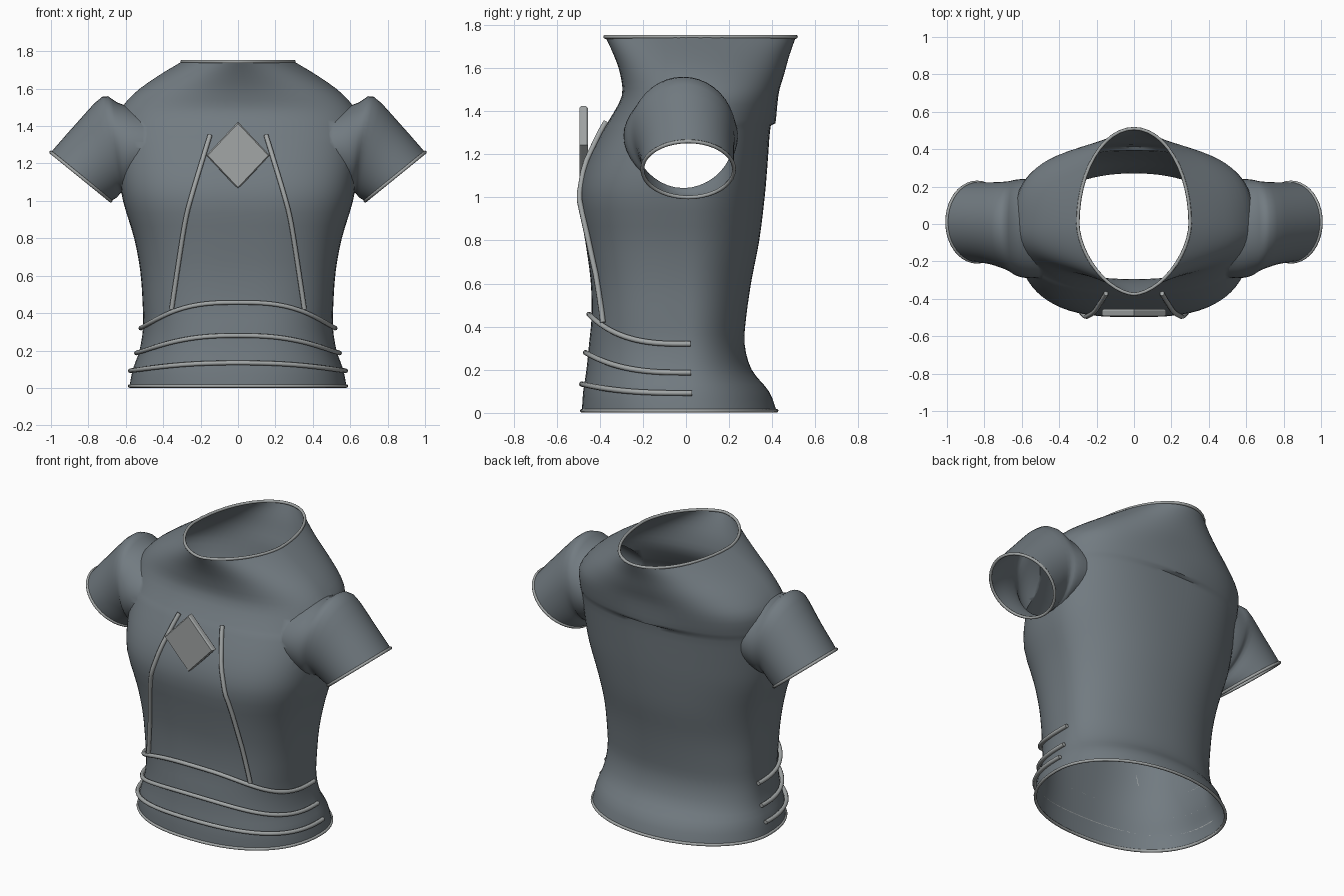
import bpy, bmesh, math
from mathutils import Vector

if "Cube" in bpy.data.objects:
    bpy.data.objects.remove(bpy.data.objects["Cube"])


def material(name, rgb):
    m = bpy.data.materials.new(name)
    m.diffuse_color = (*rgb, 1)
    m.use_nodes = True
    m.node_tree.nodes["Principled BSDF"].inputs["Base Color"].default_value = m.diffuse_color
    return m


CLOTH = material("slate cloth", (0.168, 0.198, 0.22))
TRIM = material("pale grey trim", (0.36, 0.38, 0.38))

# Torso sections: z, half width, front depth, back depth, front and back squareness
TORSO = [(0.01, .58, .483, .42, 2.3, 2.05), (0.1, .562, .477, .385, 2.4, 2.05),
         (0.2, .527, .462, .305, 2.5, 2.1), (0.32, .508, .45, .272, 2.6, 2.1),
         (0.45, .51, .438, .28, 2.8, 2.1), (0.62, .522, .443, .305, 2.9, 2.1),
         (0.8, .555, .468, .34, 2.9, 2.15), (1.0, .615, .498, .365, 2.9, 2.2),
         (1.15, .635, .467, .378, 2.8, 2.3), (1.31, .64, .387, .39, 2.6, 2.5),
         (1.36, .64, .356, .402, 2.5, 2.6), (1.47, .636, .298, .425, 2.3, 2.6),
         (1.57, .56, .305, .455, 2.1, 2.3), (1.66, .44, .335, .48, 1.9, 2.1),
         (1.745, .3, .375, .51, 1.7, 2.0)]

# Sleeve sections: centre x, z; half axis x, z; centre y, half depth
SLEEVE = [(.84, 1.13, .16, .13, .01, .213), (.756, 1.217, .106, .2, .003, .22),
          (.675, 1.3, .05, .257, -.01, .238), (.625, 1.285, .022, .242, -.02, .258),
          (.55, 1.285, .01, .21, -.025, .265), (.42, 1.29, .0, .16, -.03, .25)]


def smooth_rows(rows, steps):
    """Catmull-Rom blend between neighbouring sections."""
    out = []
    for i in range(len(rows) - 1):
        p = [rows[max(i - 1, 0)], rows[i], rows[i + 1], rows[min(i + 2, len(rows) - 1)]]
        for k in range(steps):
            t = k / steps
            out.append(tuple(.5 * (2 * b + (c - a) * t + (2 * a - 5 * b + 4 * c - d) * t * t
                                   + (3 * b - a - 3 * c + d) * t ** 3) for a, b, c, d in zip(*p)))
    return out + [rows[-1]]


def section_at(z):
    for a, b in zip(TORSO, TORSO[1:]):
        if z <= b[0]:
            t = (z - a[0]) / (b[0] - a[0])
            return tuple(u + (v - u) * t for u, v in zip(a, b))
    return TORSO[-1]


def torso_point(row, a, grow=0.0):
    z, hx, front, back, sq, bsq = row
    c, s = math.cos(a), math.sin(a)
    e, d = (2 / sq, front) if s < 0 else (2 / bsq, back)
    x = math.copysign(abs(c) ** e, c) * (hx + grow)
    y = math.copysign(abs(s) ** e, s) * (d + grow)
    # short fold of cloth between the shoulder blades
    if s > 0 and 1.335 < z < 1.5:
        y += .018 * math.exp(-(x / .2) ** 2) * (1.5 - z) / .165
    return Vector((x, y, z))


def sleeve_point(row, a, side):
    cx, cz, ux, uz, cy, hy = row
    c, s = math.cos(a), math.sin(a)
    return Vector((side * (cx + ux * c), cy + hy * s, cz + uz * c))


def circle(n):
    return [2 * math.pi * i / n for i in range(n)]


def loft(name, rings):
    """Closed solid through a list of rings."""
    bm = bmesh.new()
    vs = [[bm.verts.new(p) for p in r] for r in rings]
    n = len(rings[0])
    for r0, r1 in zip(vs, vs[1:]):
        for i in range(n):
            bm.faces.new((r0[i], r0[(i + 1) % n], r1[(i + 1) % n], r1[i]))
    bm.faces.new(vs[0])
    bm.faces.new(vs[-1])
    bmesh.ops.recalc_face_normals(bm, faces=bm.faces)
    me = bpy.data.meshes.new(name)
    bm.to_mesh(me)
    bm.free()
    ob = bpy.data.objects.new(name, me)
    bpy.context.collection.objects.link(ob)
    me.materials.append(CLOTH)
    return ob


def select(ob):
    bpy.ops.object.select_all(action='DESELECT')
    ob.select_set(True)
    bpy.context.view_layer.objects.active = ob


def tube(name, pts, radius, cyclic=False):
    """Round cord along a path, converted to a mesh."""
    cu = bpy.data.curves.new(name, 'CURVE')
    cu.dimensions = '3D'
    cu.bevel_depth = radius
    cu.bevel_resolution = 2
    cu.use_fill_caps = not cyclic
    sp = cu.splines.new('POLY')
    sp.points.add(len(pts) - 1)
    for q, p in zip(sp.points, pts):
        q.co = (*p, 1)
    sp.use_cyclic_u = cyclic
    cu.materials.append(TRIM)
    ob = bpy.data.objects.new(name, cu)
    bpy.context.collection.objects.link(ob)
    select(ob)
    bpy.ops.object.convert(target='MESH')
    bpy.ops.object.shade_smooth_by_angle(angle=math.radians(50))


# Shirt body: torso and sleeves joined into one surface
shirt = loft("shirt", [[torso_point(r, a) for a in circle(72)] for r in smooth_rows(TORSO, 3)])
for side in (-1, 1):
    arm = loft("sleeve", [[sleeve_point(r, a, side) for a in circle(40)] for r in smooth_rows(SLEEVE, 3)])
    mod = shirt.modifiers.new("join", 'BOOLEAN')
    mod.operation = 'UNION'
    mod.solver = 'EXACT'
    mod.object = arm
    select(shirt)
    bpy.ops.object.modifier_apply(modifier="join")
    bpy.data.objects.remove(arm)

# Open the neck, hem and cuffs
bm = bmesh.new()
bm.from_mesh(shirt.data)


def is_cap(f):
    c = f.calc_center_median()
    if abs(f.normal.z) > .99 and (c.z < .012 or c.z > 1.743):
        return True
    out = Vector((math.copysign(.13, c.x), 0, -.16)).normalized()
    cuff = Vector((math.copysign(.84, c.x), .01, 1.13))
    return f.normal.dot(out) > .99 and abs((c - cuff).dot(out)) < .004


bmesh.ops.delete(bm, geom=[f for f in bm.faces if is_cap(f)], context='FACES')
bm.to_mesh(shirt.data)
bm.free()
select(shirt)
bpy.ops.object.shade_smooth_by_angle(angle=math.radians(45))

# Edge piping
tube("neck_piping", [torso_point(TORSO[-1], a) for a in circle(48)], .009, True)
tube("hem_piping", [torso_point(TORSO[0], a) for a in circle(64)], .009, True)
for side, label in ((-1, "left"), (1, "right")):
    tube(label + "_cuff_piping", [sleeve_point(SLEEVE[0], a, side) for a in circle(40)], .009, True)

# Waist bands, arched at the front and ending at the sides
for i, (mid, end) in enumerate(((.457, .32), (.28, .187), (.134, .092))):
    pts = []
    for k in range(49):
        a = math.pi * (.98 + 1.04 * k / 48)
        z = end + (mid - end) * max(0, -math.sin(a)) ** 2.2
        pts.append(torso_point(section_at(z), a, .012))
    tube("waist_band_%d" % (i + 1), pts, .0125)

# Chest cords lying on the front surface
CORD = [(.15, 1.35), (.19, 1.22), (.25, 1.02), (.28, .9), (.31, .72), (.355, .42)]
for side, label in ((-1, "left"), (1, "right")):
    pts = []
    for x, z in smooth_rows(CORD, 4):
        _, hx, front, _, sq, _ = section_at(z)
        pts.append((side * x, -front * (1 - (x / hx) ** sq) ** (1 / sq) - .013, z))
    tube(label + "_chest_cord", pts, .013)

# Diamond chest plate with bevelled rim
plate = loft("chest_diamond", [[(0, y, 1.243 + .18 * k), (.17 * k, y, 1.243), (0, y, 1.243 - .18 * k),
                                (-.17 * k, y, 1.243)]
                               for y, k in ((-.495, .95), (-.486, 1), (-.464, 1), (-.455, .95))])
plate.data.materials[0] = TRIM
